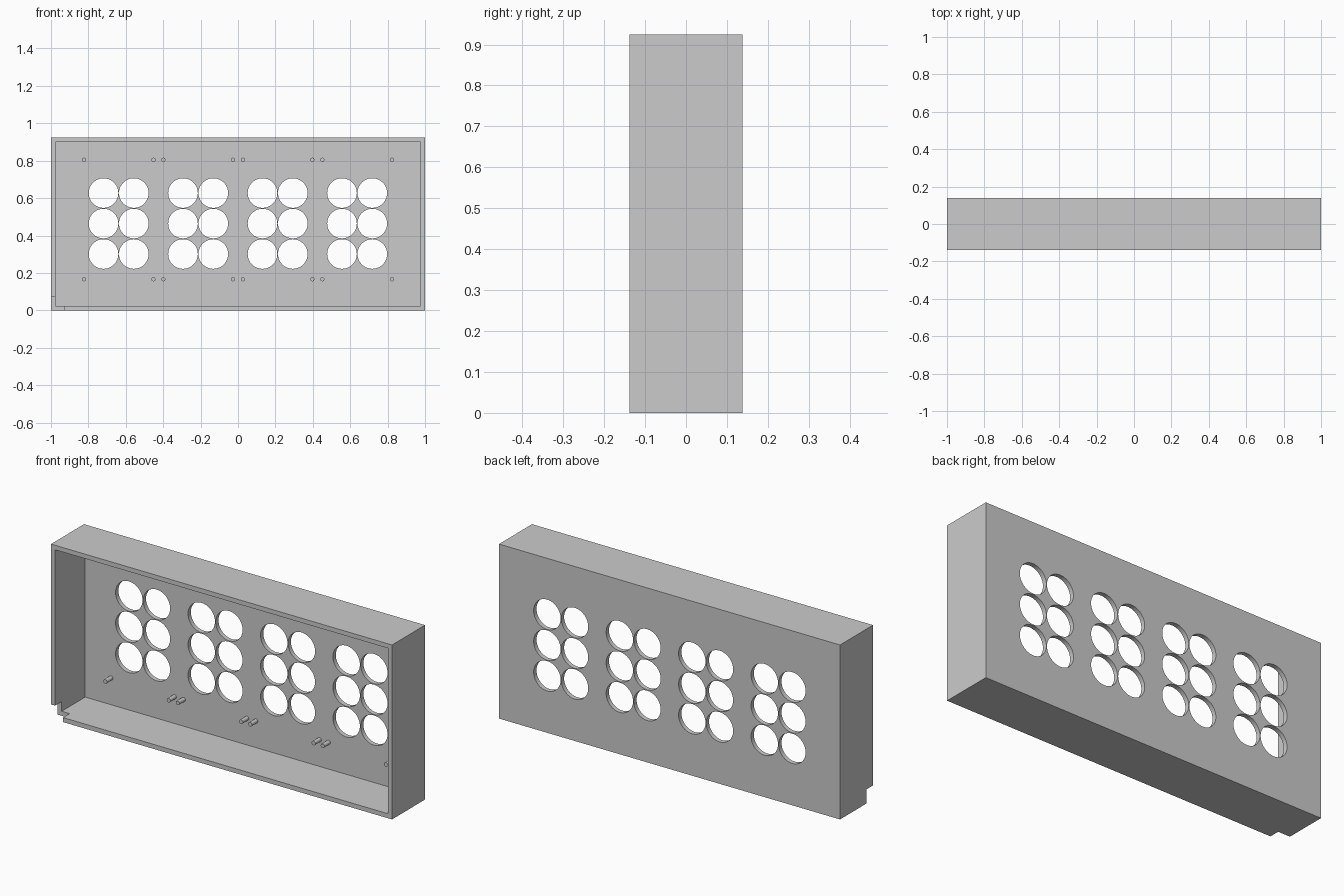
import bpy, bmesh
from math import radians
from mathutils import Matrix, Vector

cube = bpy.data.objects.get("Cube")
if cube:
    bpy.data.objects.remove(cube, do_unlink=True)

# Overall sizes
WIDTH, DEPTH, HEIGHT = 2.0, 0.276, 0.925
WALL = 0.024
FRONT, BACK = -DEPTH / 2, DEPTH / 2
INNER_BACK = BACK - WALL
GROUPS = (-0.638, -0.213, 0.212, 0.637)
HOLE_ROWS = (0.301, 0.464, 0.627)
PIN_ROWS = (0.166, 0.805)


def add_box(bm, low, high):
    low, high = Vector(low), Vector(high)
    matrix = Matrix.Translation((low + high) / 2) @ Matrix.Diagonal((*(high - low), 1))
    bmesh.ops.create_cube(bm, size=1, matrix=matrix)


def add_rod(bm, x, z, y0, y1, radius, sides):
    matrix = Matrix.Translation((x, (y0 + y1) / 2, z)) @ Matrix.Rotation(radians(90), 4, "X")
    bmesh.ops.create_cone(bm, cap_ends=True, segments=sides, radius1=radius,
                          radius2=radius, depth=y1 - y0, matrix=matrix)


def make_object(name, bm):
    mesh = bpy.data.meshes.new(name)
    bm.to_mesh(mesh)
    bm.free()
    obj = bpy.data.objects.new(name, mesh)
    bpy.context.collection.objects.link(obj)
    return obj


def activate(obj):
    bpy.ops.object.select_all(action="DESELECT")
    obj.select_set(True)
    bpy.context.view_layer.objects.active = obj


def cut(target, name, bm):
    cutter = make_object(name, bm)
    cutter.hide_render = True
    mod = target.modifiers.new(name, "BOOLEAN")
    mod.operation, mod.solver, mod.object = "DIFFERENCE", "EXACT", cutter
    activate(target)
    bpy.ops.object.modifier_apply(modifier=mod.name)
    bpy.data.objects.remove(cutter, do_unlink=True)


# Outer case
bm = bmesh.new()
add_box(bm, (-WIDTH / 2, FRONT, 0), (WIDTH / 2, BACK, HEIGHT))
case = make_object("case", bm)

# Hollow, open at the front
bm = bmesh.new()
inner = WIDTH / 2 - WALL
add_box(bm, (-inner, FRONT - 0.1, WALL), (inner, INNER_BACK, HEIGHT - WALL))
cut(case, "hollow_cutter", bm)

# Notch in the lower front corner
bm = bmesh.new()
add_box(bm, (-1.1, FRONT - 0.1, -0.1), (-0.93, FRONT + 0.055, 0.075))
cut(case, "notch_cutter", bm)

# Four groups of two by three round holes through the back
bm = bmesh.new()
for centre in GROUPS:
    for side in (-1, 1):
        for z in HOLE_ROWS:
            add_rod(bm, centre + side * 0.081, z, INNER_BACK - 0.05, BACK + 0.05, 0.079, 64)
cut(case, "hole_cutter", bm)

# Mounting pins at the corners of each group
bm = bmesh.new()
for centre in GROUPS:
    for side in (-1, 1):
        for z in PIN_ROWS:
            add_rod(bm, centre + side * 0.186, z, INNER_BACK - 0.05, INNER_BACK + 0.01, 0.011, 24)
pins = make_object("mounting_pins", bm)

for obj in (case, pins):
    activate(obj)
    bpy.ops.object.shade_smooth_by_angle(angle=radians(30))
